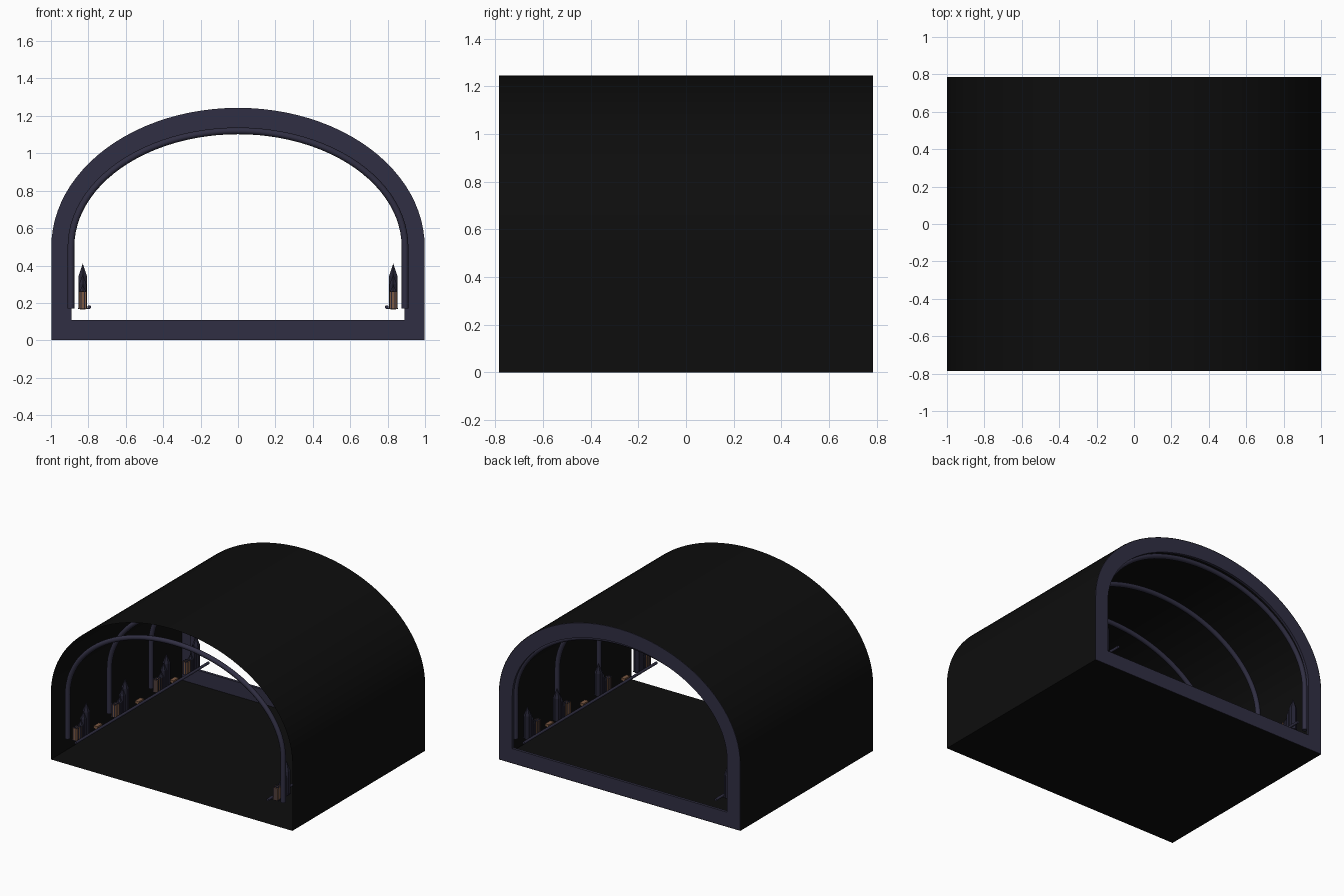
import bpy, bmesh, math

cube = bpy.data.objects.get("Cube")
if cube:
    bpy.data.objects.remove(cube, do_unlink=True)


def material(name, rgb):
    m = bpy.data.materials.new(name)
    m.use_nodes = True
    colour = (*rgb, 1)
    m.diffuse_color = colour
    m.node_tree.nodes["Principled BSDF"].inputs["Base Color"].default_value = colour
    return m


BLACK = material("black", (0.004, 0.004, 0.004))
PURPLE = material("dusky purple", (0.03, 0.028, 0.056))
DARK = material("dark violet", (0.018, 0.017, 0.034))
BROWN = material("warm brown", (0.2, 0.1, 0.055))

HALF = 0.785    # half of the tunnel length
SPRING = 0.5    # height where the arch starts
BASE = 0.17     # height the wall structures stand at


def arch(rx, rz, bottom, n=48):
    """Outline of a vault from its right foot over the top to its left foot."""
    pts = [(rx, bottom)]
    for i in range(n + 1):
        a = math.pi * i / n
        pts.append((rx * math.cos(a), SPRING + rz * math.sin(a)))
    return pts + [(-rx, bottom)]


def finish(name, bm, mat, smooth=False):
    bmesh.ops.recalc_face_normals(bm, faces=bm.faces)
    mesh = bpy.data.meshes.new(name)
    bm.to_mesh(mesh)
    bm.free()
    mesh.materials.append(mat)
    ob = bpy.data.objects.new(name, mesh)
    bpy.context.collection.objects.link(ob)
    if smooth:
        bpy.ops.object.select_all(action='DESELECT')
        bpy.context.view_layer.objects.active = ob
        ob.select_set(True)
        bpy.ops.object.shade_smooth_by_angle()
    return ob


def tube(name, pts, radius, mat):
    curve = bpy.data.curves.new(name, 'CURVE')
    curve.dimensions = '3D'
    curve.bevel_depth = radius
    curve.bevel_resolution = 3
    curve.use_fill_caps = True
    spline = curve.splines.new('POLY')
    spline.points.add(len(pts) - 1)
    for p, co in zip(spline.points, pts):
        p.co = (*co, 1)
    curve.materials.append(mat)
    ob = bpy.data.objects.new(name, curve)
    bpy.context.collection.objects.link(ob)


def add_box(bm, x, y, z, sx, sy, sz):
    """Box standing on height z."""
    for v in bmesh.ops.create_cube(bm, size=1)["verts"]:
        v.co = (x + v.co.x * sx, y + v.co.y * sy, z + (v.co.z + 0.5) * sz)


def add_prism(bm, x, y, z, r1, r2, height):
    """Six-sided column or point standing on height z."""
    made = bmesh.ops.create_cone(bm, cap_ends=True, segments=6, radius1=r1,
                                 radius2=r2, depth=height)
    bmesh.ops.translate(bm, verts=made["verts"], vec=(x, y, z + height / 2))


# Thin vaulted shell with its floor
bm = bmesh.new()
outline = arch(1, 0.745, 0)
front = [bm.verts.new((x, -HALF, z)) for x, z in outline]
back = [bm.verts.new((x, HALF, z)) for x, z in outline]
for i in range(len(outline)):
    j = (i + 1) % len(outline)
    if (front[i].co - front[j].co).length > 1e-5:
        bm.faces.new((front[i], front[j], back[j], back[i]))
finish("tunnel_shell", bm, BLACK, True)

# Flat frame around the back opening
bm = bmesh.new()
rings = []
for y in (HALF - 0.02, HALF):
    for path in (arch(0.998, 0.743, 0.002), arch(0.89, 0.635, 0.11)):
        rings.append([bm.verts.new((x, y, z)) for x, z in path])
for a, b in ((0, 1), (1, 3), (3, 2), (2, 0)):
    for i in range(len(rings[0])):
        j = (i + 1) % len(rings[0])
        bm.faces.new((rings[a][i], rings[a][j], rings[b][j], rings[b][i]))
finish("back_frame", bm, PURPLE, True)

# Four arched ribs
for k in range(4):
    y = -0.74 + 1.48 * k / 3
    tube(f"rib_{k + 1}", [(x, y, z) for x, z in arch(0.893, 0.62, BASE)], 0.018, PURPLE)

# Rails and wall structures on both sides
for side, word in ((1, "left"), (-1, "right")):
    tube(f"{word}_rail", [(side * 0.795, -HALF, 0.178), (side * 0.795, HALF, 0.178)],
         0.01, PURPLE)
    x = side * 0.83
    towers, blocks, trims = bmesh.new(), bmesh.new(), bmesh.new()
    for y in (-0.72, -0.26, 0.23, 0.58):
        # Low block with dark upright strips
        add_box(blocks, x, y, BASE, 0.038, 0.05, 0.092)
        for d in (-0.012, 0.012):
            add_box(trims, x, y + d, BASE, 0.042, 0.008, 0.095)
            add_box(trims, x + d * 0.7, y, BASE, 0.006, 0.054, 0.095)
        add_box(trims, x + side * -0.005, y + 0.05, BASE - 0.003, 0.06, 0.15, 0.006)
        # Stepped pointed columns
        for dy, radius, height in ((0.045, 0.02, 0.09), (0.075, 0.022, 0.13),
                                   (0.11, 0.027, 0.17)):
            add_prism(towers, x, y + dy, BASE, radius, radius, height)
            add_prism(towers, x, y + dy, BASE + height, radius, 0, height * 0.42)
    # Small low blocks between the groups
    for y in (-0.47, 0.02, 0.43):
        add_box(blocks, x, y, BASE - 0.005, 0.03, 0.06, 0.02)
    finish(f"{word}_towers", towers, DARK)
    finish(f"{word}_blocks", blocks, BROWN)
    finish(f"{word}_block_trim", trims, DARK)
